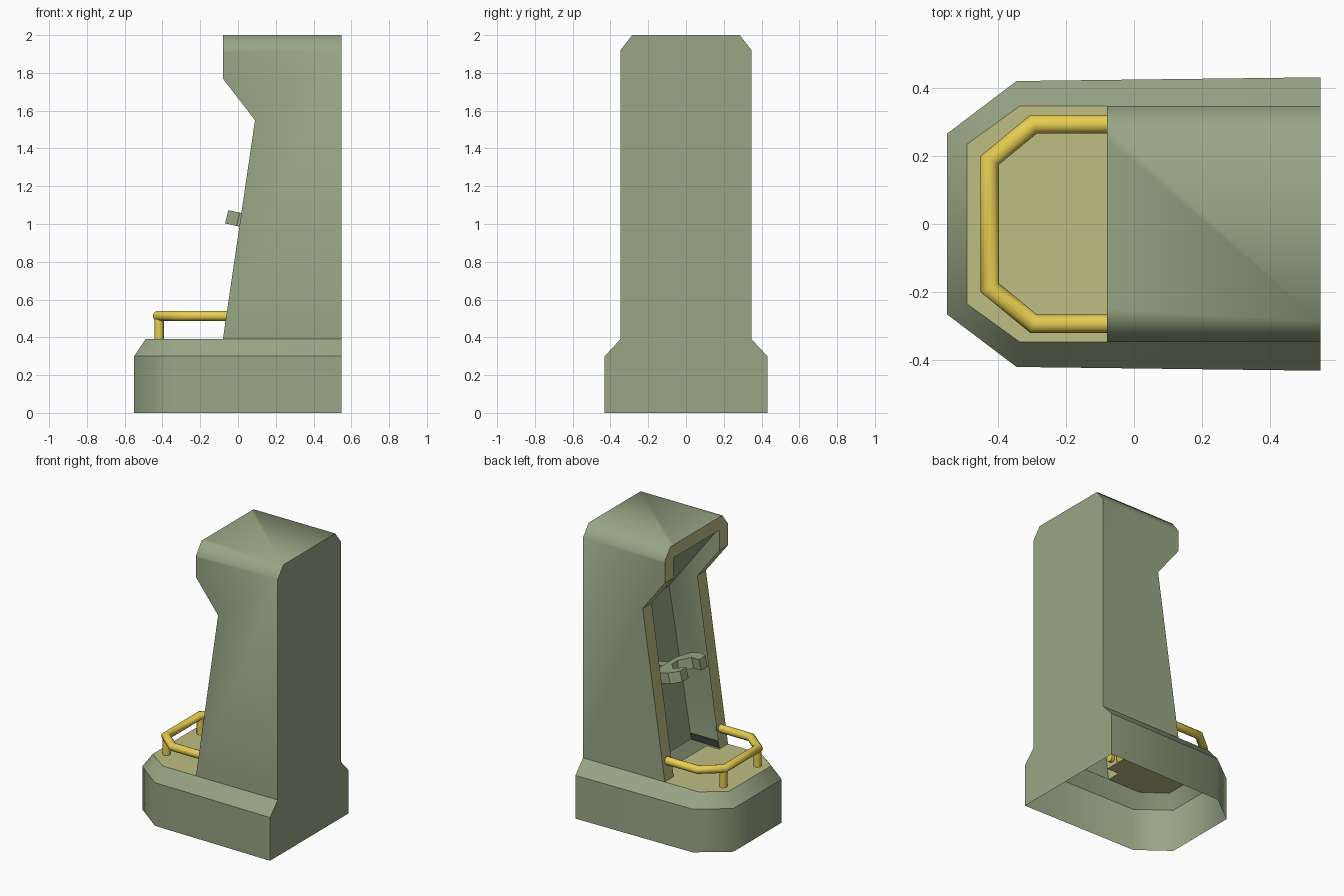
import bpy, bmesh, math
from mathutils import Vector

if "Cube" in bpy.data.objects:
    bpy.data.objects.remove(bpy.data.objects["Cube"])


def material(name, rgb):
    m = bpy.data.materials.new(name)
    m.diffuse_color = (*rgb, 1)
    m.use_nodes = True
    m.node_tree.nodes["Principled BSDF"].inputs["Base Color"].default_value = m.diffuse_color
    return m


GREEN = material("sage green", (0.315, 0.38, 0.232))
OLIVE = material("khaki", (0.51, 0.51, 0.225))
YELLOW = material("rail yellow", (0.82, 0.63, 0.085))


def new_object(name, bm, *mats):
    me = bpy.data.meshes.new(name)
    bm.to_mesh(me)
    bm.free()
    ob = bpy.data.objects.new(name, me)
    bpy.context.collection.objects.link(ob)
    for m in mats:
        me.materials.append(m)
    return ob


def loft(rings, caps=(True, True), closed=True):
    """Join equal-length rings of points, optionally capping the ends."""
    bm = bmesh.new()
    vs = [[bm.verts.new(p) for p in r] for r in rings]
    n = len(rings[0])
    for a, b in zip(vs, vs[1:]):
        for i in range(n if closed else n - 1):
            j = (i + 1) % n
            bm.faces.new((a[i], a[j], b[j], b[i]))
    if caps[0]:
        bm.faces.new(vs[0][::-1])
    if caps[1]:
        bm.faces.new(vs[-1])
    bmesh.ops.recalc_face_normals(bm, faces=bm.faces)
    return bm


def smooth(ob, degrees):
    bpy.ops.object.select_all(action='DESELECT')
    ob.select_set(True)
    bpy.context.view_layer.objects.active = ob
    bpy.ops.object.shade_smooth_by_angle(angle=math.radians(degrees))


def mirrored(half, z):
    """Plan outline from its +y half, mirrored to -y."""
    return [(x, y, z) for x, y in half] + [(x, -y, z) for x, y in half[::-1]]


B = 0.548   # back plane
W = 0.347   # half width of the cabinet

# Base: open shell with a sloped shoulder
outer = [(B, 0.431), (-0.345, 0.42), (-0.55, 0.265)]
inner = [(B, W), (-0.335, W), (-0.49, 0.235)]
bm = loft([mirrored(outer, 0), mirrored(outer, 0.30), mirrored(inner, 0.39)], (False, False))
for f in bm.faces:
    f.smooth = True
for e in bm.edges:
    horizontal = abs(e.verts[0].co.z - e.verts[1].co.z) < 0.01
    at_back = all(v.co.x > 0.5 for v in e.verts)
    e.smooth = not (horizontal or at_back)
new_object("base", bm, GREEN)

# Standing platform with a tongue reaching just inside the cabinet
bm = bmesh.new()
deck = [(0.015, 0.25), (-0.08, 0.25), (-0.08, W), (-0.335, W), (-0.49, 0.235)]
face = bm.faces.new([bm.verts.new(p) for p in mirrored(deck, 0.39)])
face.normal_update()
if face.normal.z < 0:
    face.normal_flip()
new_object("platform", bm, OLIVE)


# Cabinet: hollow side profile swept across the width, chamfered along the top
def cabinet_ring(y, top):
    pts = [(-0.08, 0.39), (0.09, 1.55), (-0.08, 1.77), (-0.08, top), (B, top), (B, 0.39)]
    return [(x, y, z) for x, z in pts]


bm = loft([cabinet_ring(-W, 1.92), cabinet_ring(-0.285, 2.0),
           cabinet_ring(0.285, 2.0), cabinet_ring(W, 1.92)])


def is_front(f):
    return f.normal.x < -0.3


# Front opening: cut the front faces and remove the middle, leaving a flat rim
bmesh.ops.delete(bm, geom=[f for f in bm.faces if f.normal.z < -0.9], context='FACES')
for co, no in (((0, 0.25, 0), (0, 1, 0)), ((0, -0.25, 0), (0, 1, 0)), ((0, 0, 1.91), (0, 0, 1))):
    front = [f for f in bm.faces if is_front(f)]
    geom = set(front) | {e for f in front for e in f.edges} | {v for f in front for v in f.verts}
    bmesh.ops.bisect_plane(bm, geom=list(geom), plane_co=co, plane_no=no)
    bm.normal_update()
hole = [f for f in bm.faces if is_front(f) and abs(f.calc_center_median().y) < 0.24
        and all(v.co.z < 1.915 for v in f.verts)]
bmesh.ops.delete(bm, geom=hole, context='FACES')
for f in bm.faces:
    f.material_index = 1 if is_front(f) else 0
cabinet = new_object("cabinet", bm, GREEN, OLIVE)
smooth(cabinet, 57)
for p in cabinet.data.polygons:
    if p.material_index == 1:
        p.use_smooth = False

# Sloped screen panel and hood panel inside the cabinet
panel = [(0.20, 0.35), (0.37, 1.37), (-0.02, 1.88)]
bm = loft([[(x, y, z) for x, z in panel] for y in (-W + 0.003, W - 0.003)],
          (False, False), closed=False)
new_object("screen_panel", bm, GREEN)

# Control yoke: two forward horns with a notch between, on a short column
half = [(0.13, 0.10), (0.08, 0.185), (0.0, 0.185), (-0.06, 0.14),
        (-0.06, 0.07), (0.02, 0.10), (0.08, 0.03)]
yoke = loft([mirrored(half, -0.035), mirrored(half, 0.035)])
column = [(0.32, 0.035), (0.10, 0.035)]
stem = loft([mirrored(column, -0.025), mirrored(column, 0.025)])
for name, bm in (("control_yoke", yoke), ("yoke_column", stem)):
    for v in bm.verts:
        x, z = v.co.x, v.co.z
        v.co = Vector((x + 0.25 * z, v.co.y, 1.025 - 0.22 * x + z))
    new_object(name, bm, GREEN)

# Guard rail: mitred round tube around the platform
path = [Vector(p) for p in mirrored([(-0.04, 0.293), (-0.295, 0.293), (-0.424, 0.187)], 0.513)]
rings = []
for i, p in enumerate(path):
    d_in = (p - path[max(i - 1, 0)]).normalized()
    d_out = (path[min(i + 1, len(path) - 1)] - p).normalized()
    along = (d_in + d_out).normalized()
    side = Vector((-along.y, along.x, 0))
    stretch = 1 / along.dot(d_out if i == 0 else d_in)
    rings.append([p + side * (0.027 * stretch * math.cos(a)) + Vector((0, 0, 0.027 * math.sin(a)))
                  for a in (math.tau * k / 12 for k in range(12))])
rail = new_object("guard_rail", loft(rings), YELLOW)
smooth(rail, 60)

# Rail posts
for side, y in (("left", 0.187), ("right", -0.187)):
    bpy.ops.mesh.primitive_cylinder_add(vertices=12, radius=0.025, depth=0.12,
                                        location=(-0.418, y, 0.45))
    post = bpy.context.object
    post.name = "rail_post_" + side
    post.data.materials.append(YELLOW)
    smooth(post, 35)
